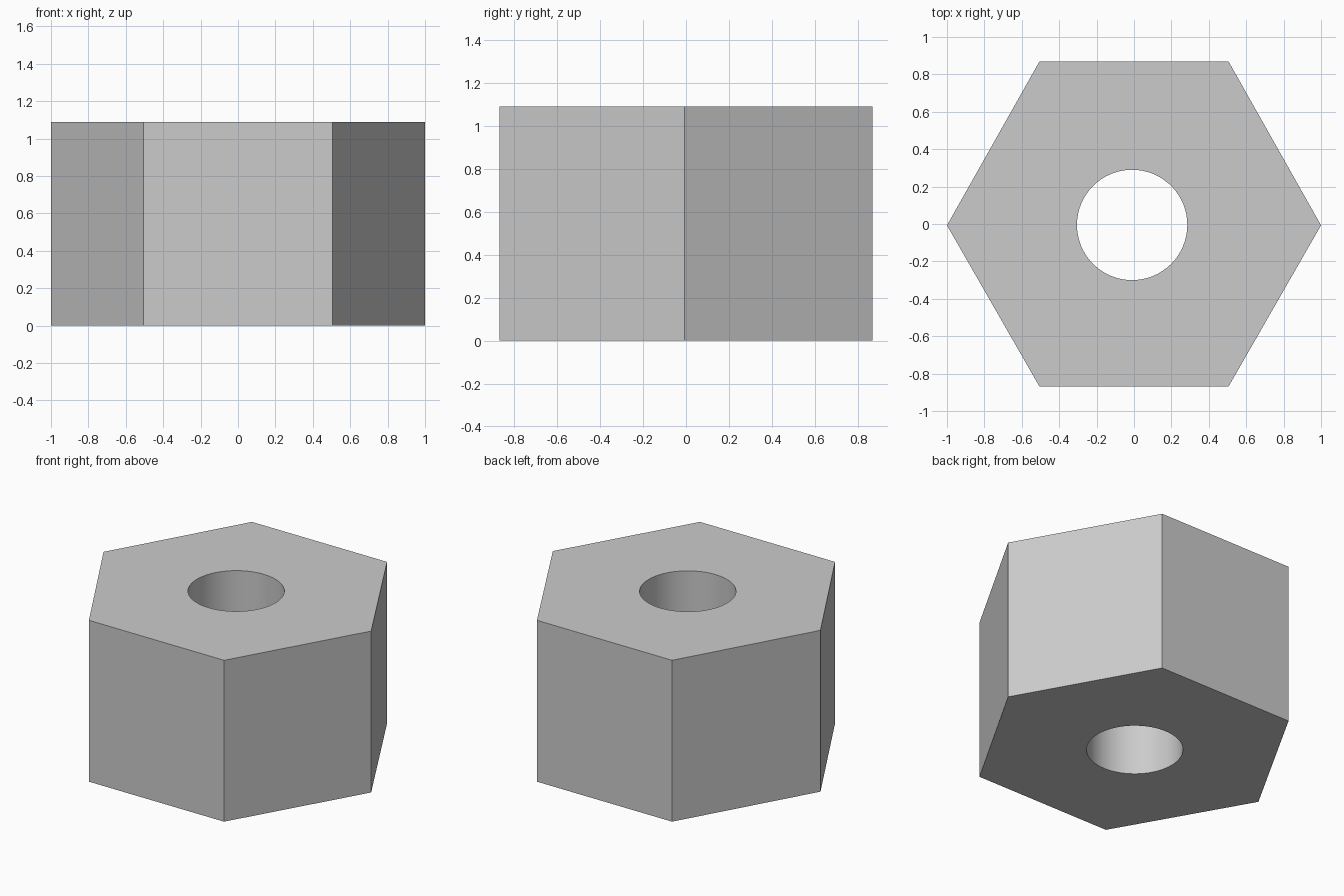
import bpy, bmesh
from math import cos, sin, tau

if "Cube" in bpy.data.objects:
    bpy.data.objects.remove(bpy.data.objects["Cube"])

HEIGHT = 1.09
HOLE_R, HOLE_X, HOLE_Y, HOLE_SIDES = 0.295, -0.01, -0.005, 64

# Outlines: slightly uneven hexagon and the round bore
hexagon = [(1, -0.007), (0.505, 0.87), (-0.505, 0.87),
           (-1, -0.007), (-0.505, -0.87), (0.505, -0.87)]
bore = [(HOLE_X + HOLE_R * cos(tau * i / HOLE_SIDES),
         HOLE_Y + HOLE_R * sin(tau * i / HOLE_SIDES)) for i in range(HOLE_SIDES)]


def add_loop(bm, points):
    verts = [bm.verts.new((x, y, 0)) for x, y in points]
    return [bm.edges.new((verts[i - 1], verts[i])) for i in range(len(verts))]


# Nut body: fill between the outlines, then extrude upward
bm = bmesh.new()
edges = add_loop(bm, hexagon) + add_loop(bm, bore)
bmesh.ops.triangle_fill(bm, edges=edges, use_beauty=True)
top = bmesh.ops.extrude_face_region(bm, geom=bm.faces[:], use_keep_orig=True)["geom"]
bmesh.ops.translate(bm, vec=(0, 0, HEIGHT),
                    verts=[g for g in top if isinstance(g, bmesh.types.BMVert)])
bmesh.ops.recalc_face_normals(bm, faces=bm.faces[:])

mesh = bpy.data.meshes.new("hex_nut")
bm.to_mesh(mesh)
bm.free()
nut = bpy.data.objects.new("hex_nut", mesh)
bpy.context.collection.objects.link(nut)

# Smooth bore, crisp outer edges
bpy.context.view_layer.objects.active = nut
nut.select_set(True)
bpy.ops.object.shade_smooth_by_angle()
